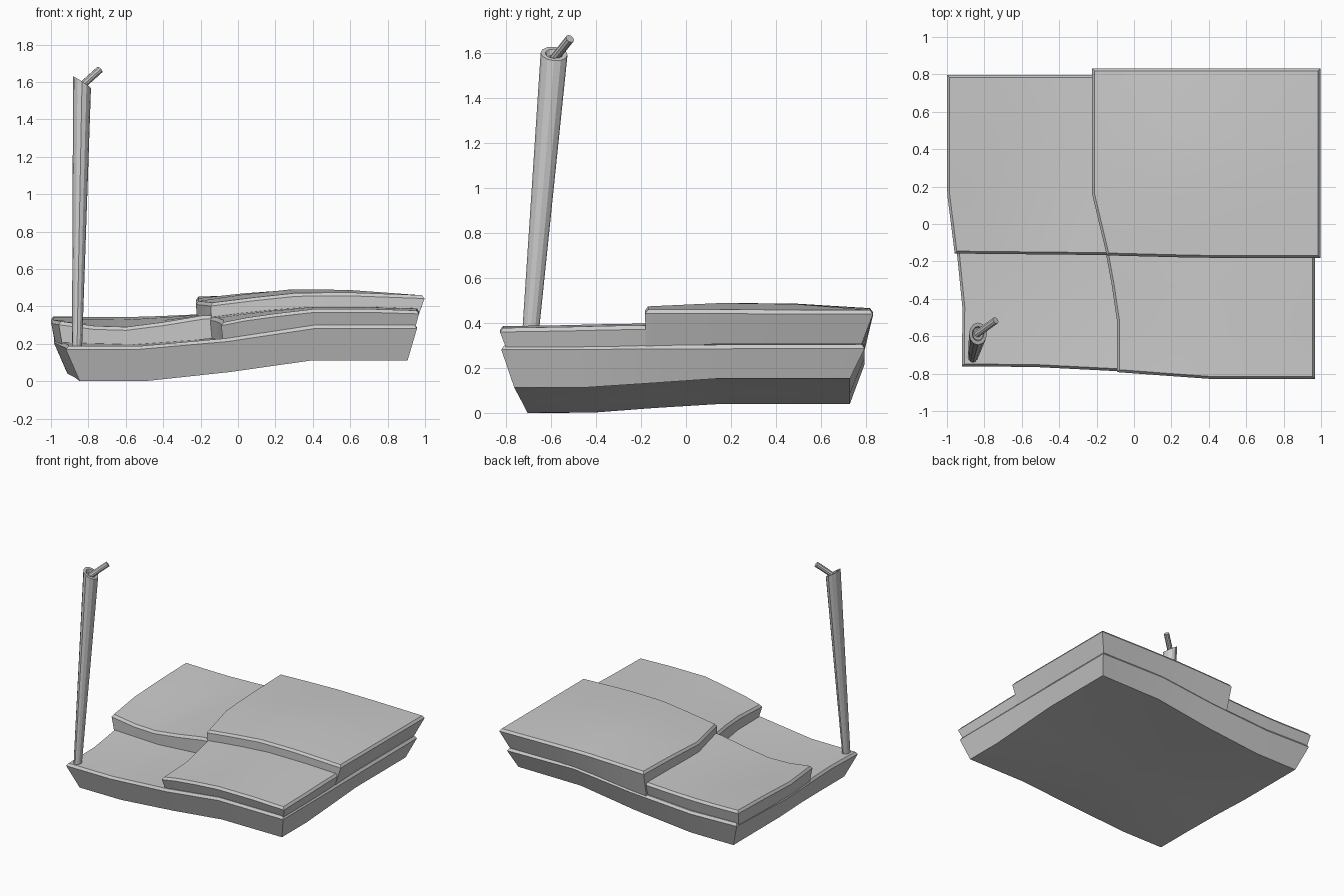
import bpy, bmesh, math
from mathutils import Vector

if "Cube" in bpy.data.objects:
    bpy.data.objects.remove(bpy.data.objects["Cube"])


def lerp(a, b, t):
    return a + (b - a) * t


def interp(pts, x):
    """Piecewise linear curve through (x, value) points."""
    if x <= pts[0][0]:
        return pts[0][1]
    for (x0, y0), (x1, y1) in zip(pts, pts[1:]):
        if x <= x1:
            return lerp(y0, y1, (x - x0) / (x1 - x0))
    return pts[-1][1]


def make_object(name, verts, faces):
    me = bpy.data.meshes.new(name)
    me.from_pydata(verts, [], faces)
    bm = bmesh.new()
    bm.from_mesh(me)
    bmesh.ops.recalc_face_normals(bm, faces=bm.faces)
    bm.to_mesh(me)
    bm.free()
    ob = bpy.data.objects.new(name, me)
    bpy.context.collection.objects.link(ob)
    return ob


def ground(x, y):
    """Rolling underside of the whole tile."""
    return (interp([(-.5, 0), (-.05, .048), (.4, .112)], x)
            + interp([(-.43, 0), (.1, .04)], y))


def slab(name, left, right, front, back, S, T, zf, zb, lift, inset, bulge=0):
    """Bevelled slab; left/right are x(y) curves, front/back are y(x) curves."""
    nx, ny = len(S), len(T)
    x0, x1 = left[0][1], right[0][1]
    verts = []

    def level(kind, l, r, f, b):
        for t in T:
            w = t * t * (3 - 2 * t)
            for i, s in enumerate(S):
                xx = lerp(x0, x1, s)
                y = lerp(interp(front, xx) + f, interp(back, xx) - b, t)
                x = lerp(interp(left, y) + l, interp(right, y) - r, s)
                top = lerp(zf[i], zb[i], w) + bulge * 16 * s * (1 - s) * t * (1 - t)
                z = ground(x, y) + lift if kind == 0 else top - (.018 if kind == 1 else 0)
                verts.append((x, y, z))

    level(0, *inset)
    level(1, 0, 0, 0, 0)
    level(2, .013, .013, .013, .013)
    n = nx * ny
    faces = []
    for base in (0, 2 * n):
        for j in range(ny - 1):
            for i in range(nx - 1):
                a = base + j * nx + i
                faces.append((a, a + 1, a + nx + 1, a + nx))
    loop = ([i for i in range(nx)] + [j * nx + nx - 1 for j in range(1, ny)]
            + [(ny - 1) * nx + i for i in range(nx - 2, -1, -1)]
            + [j * nx for j in range(ny - 2, 0, -1)])
    for k in (0, n):
        for a, b in zip(loop, loop[1:] + loop[:1]):
            faces.append((k + a, k + b, k + n + b, k + n + a))
    # drop the unused inner points of the rim level
    ob = make_object(name, verts, faces)
    bm = bmesh.new()
    bm.from_mesh(ob.data)
    bmesh.ops.delete(bm, geom=[v for v in bm.verts if not v.link_faces], context='VERTS')
    bm.to_mesh(ob.data)
    bm.free()
    bpy.ops.object.select_all(action='DESELECT')
    bpy.context.view_layer.objects.active = ob
    ob.select_set(True)
    bpy.ops.object.shade_smooth_by_angle(angle=math.radians(25))
    return ob


# shared seams between the slabs
centre = [(-.5, -.09), (-.17, -.145), (.165, -.225)]
front_edge = [(-.58, -.762), (-.09, -.786), (.4, -.822)]

# base slab under everything
slab("base_slab", [(-.76, -.92), (-.46, -.916), (-.17, -.945), (.17, -.985)], [(0, .957)],
     front_edge, [(0, .795)],
     (0, .2, .46, .71, 1), (0, .2, .39, .6, 1),
     (.187, .187, .23, .3, .3), (.245, .235, .265, .315, .305),
     0, (.073, .05, .058, .066), -.012)

# back left slab
slab("back_left_slab", [(-.17, -.957), (.17, -1)], [(0, -.1)],
     [(-.95, -.158), (-.15, -.166)], [(0, .797)],
     (0, .22, .42, .65, .9, 1), (0, .33, .66, 1),
     (.32, .295, .29, .315, .35, .355), (.347, .343, .342, .348, .358, .36),
     .17, (.02, .01, .005, .03))

# front right slab
slab("front_right_slab", centre, [(0, .968)],
     [(-.09, -.792), (.4, -.828)], [(0, -.12)],
     (0, .12, .27, .47, .75, 1), (0, .4, .7, 1),
     (.315, .34, .362, .386, .386, .378), (.345, .362, .38, .398, .398, .39),
     .17, (.01, .022, .03, 0))

# back right slab
slab("back_right_slab", centre[1:], [(0, .997)],
     [(-.15, -.168), (.4, -.182)], [(0, .832)],
     (0, .2, .4, .66, 1), (0, .33, .66, 1),
     (.42, .448, .472, .474, .46), (.452, .46, .466, .464, .458),
     .155, (.01, .055, .003, .05), .022)

# leaning post, wider toward its slanted, socketed top
SIDES = 12
foot, head = Vector((-.861, -.708, .165)), Vector((-.834, -.587, 1.598))
verts, faces = [], []
for c, r, slope, dz in ((foot, .029, 0, 0), (head, .052, .65, 0),
                        (head, .034, .65, 0), (head, .03, .65, -.025)):
    for k in range(SIDES):
        a = 2 * math.pi * k / SIDES
        dx, dy = r * .92 * math.cos(a), r * 1.15 * math.sin(a)
        verts.append((c.x + dx, c.y + dy, c.z - slope * dx - .12 * slope * dy + dz))
for lv in range(3):
    for k in range(SIDES):
        a, b = lv * SIDES + k, lv * SIDES + (k + 1) % SIDES
        faces.append((a, b, b + SIDES, a + SIDES))
faces += [tuple(range(SIDES)), tuple(range(3 * SIDES, 4 * SIDES))]
make_object("post", verts, faces)

# short peg in the socket
p, q = Vector((-.84, -.588, 1.575)), Vector((-.74, -.516, 1.665))
bpy.ops.mesh.primitive_cylinder_add(vertices=10, radius=.02, depth=(q - p).length,
                                    location=(p + q) / 2)
peg = bpy.context.object
peg.name = "peg"
peg.rotation_euler = (q - p).to_track_quat('Z', 'Y').to_euler()
